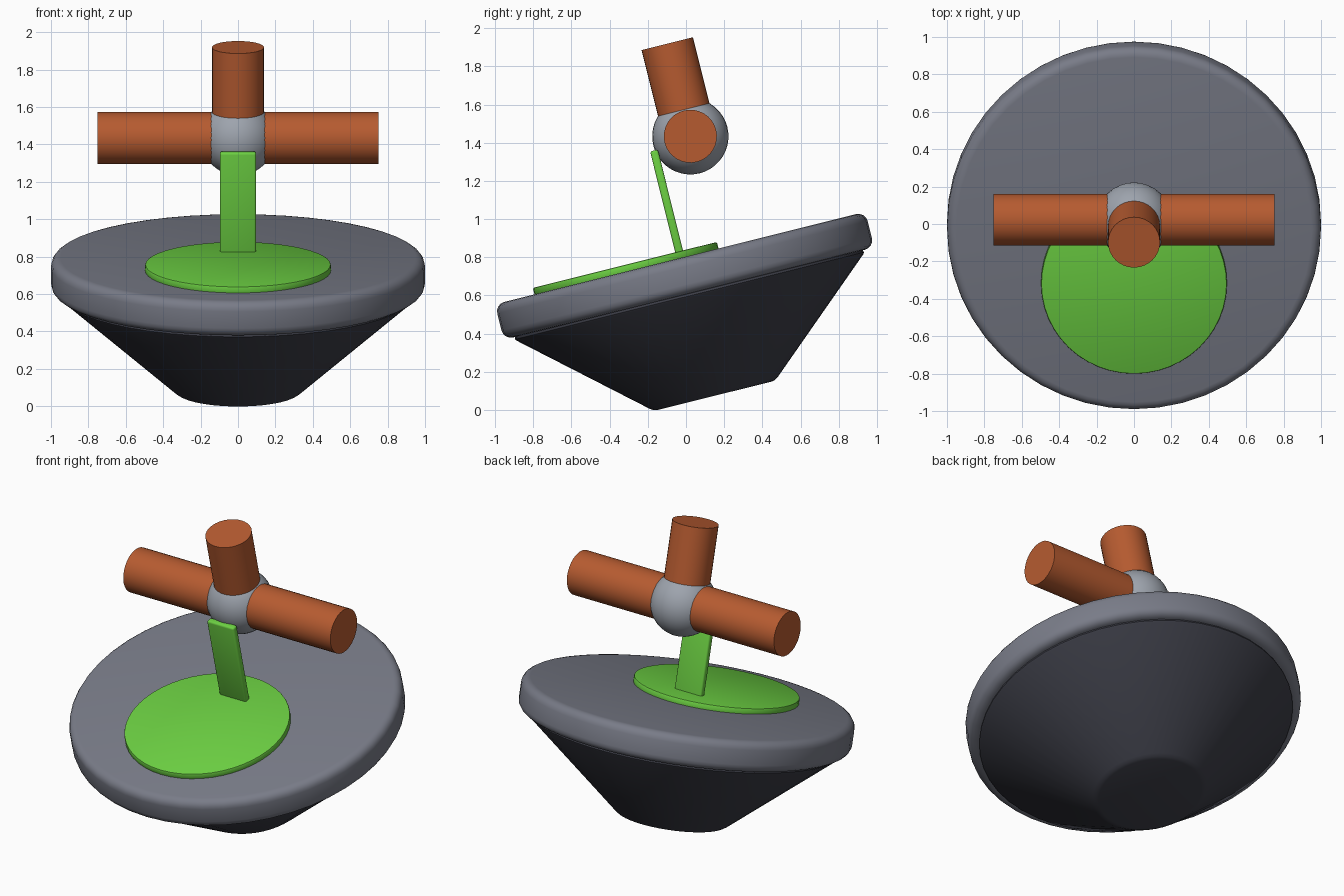
import bpy, bmesh, math
from mathutils import Matrix, Vector

if "Cube" in bpy.data.objects:
    bpy.data.objects.remove(bpy.data.objects["Cube"])

# Everything is built upright, then tipped back as one assembly
TILT = Matrix.Rotation(math.radians(14), 4, 'X') @ Matrix.Translation((0, 0.163, 0))


def material(name, rgb):
    m = bpy.data.materials.new(name)
    m.diffuse_color = (*rgb, 1)
    m.use_nodes = True
    m.node_tree.nodes["Principled BSDF"].inputs["Base Color"].default_value = m.diffuse_color
    return m


GREY = material("slate grey", (0.19, 0.20, 0.245))
DARK = material("charcoal", (0.046, 0.048, 0.064))
GREEN = material("bright green", (0.15, 0.63, 0.055))
ORANGE = material("rust orange", (0.47, 0.105, 0.03))
SILVER = material("light grey", (0.34, 0.37, 0.42))


def finish(name, bm, mat, local=Matrix()):
    bmesh.ops.recalc_face_normals(bm, faces=bm.faces)
    me = bpy.data.meshes.new(name)
    bm.to_mesh(me)
    bm.free()
    me.transform(TILT @ local)
    me.materials.append(mat)
    ob = bpy.data.objects.new(name, me)
    bpy.context.collection.objects.link(ob)
    bpy.ops.object.select_all(action='DESELECT')
    ob.select_set(True)
    bpy.context.view_layer.objects.active = ob
    bpy.ops.object.shade_smooth_by_angle(angle=math.radians(35))
    return ob


def lathe(name, profile, mat, local=Matrix(), sides=48):
    """Stack rings of (radius, height) and cap both ends."""
    bm = bmesh.new()
    rings = []
    for r, z in profile:
        rings.append([bm.verts.new((r * math.cos(a), r * math.sin(a), z))
                      for a in (2 * math.pi * i / sides for i in range(sides))])
    for lo, hi in zip(rings, rings[1:]):
        for i in range(sides):
            j = (i + 1) % sides
            bm.faces.new((lo[i], lo[j], hi[j], hi[i]))
    bm.faces.new(rings[0])
    bm.faces.new(rings[-1])
    return finish(name, bm, mat, local)


def rounded_disc(radius, z0, z1, bevel, steps=4):
    """Profile of a disc with rounded top and bottom rims."""
    arc = [math.pi / 2 * i / steps for i in range(steps + 1)]
    low = [(radius - bevel + bevel * math.sin(a), z0 + bevel - bevel * math.cos(a)) for a in arc]
    high = [(radius - bevel + bevel * math.cos(a), z1 - bevel + bevel * math.sin(a)) for a in arc]
    return low + high


# Tapered base and the round deck on top of it
lathe("tapered_base", [(0.31, 0.036), (0.328, 0.04), (0.346, 0.052),
                       (0.936, 0.567), (0.942, 0.576), (0.936, 0.60)], DARK)
lathe("deck", rounded_disc(1.0, 0.588, 0.78, 0.05), GREY)

# Green pad lying on the front half of the deck
lathe("pad", rounded_disc(0.497, 0.77, 0.815, 0.008, 2), GREEN,
      Matrix.Translation((0, -0.29, 0)))

# Upright strap with softened edges
bm = bmesh.new()
bmesh.ops.create_cube(bm, size=1)
bmesh.ops.scale(bm, vec=(0.195, 0.042, 0.56), verts=bm.verts)
bmesh.ops.bevel(bm, geom=bm.edges[:], offset=0.012, segments=3, profile=0.5, affect='EDGES')
finish("strap", bm, GREEN, Matrix.Translation((0, 0.003, 1.08)))

# Ball joint
HUB = Matrix.Translation((0, 0.206, 1.386))
bm = bmesh.new()
bmesh.ops.create_uvsphere(bm, u_segments=32, v_segments=20, radius=0.2)
finish("ball_joint", bm, SILVER, HUB)

# Three tubes leaving the ball: left, right and up
tube = [(0.139, 0.02), (0.139, 1.0)]
for name, axis, length in (("left_tube", (-1, 0, 0), 0.75),
                           ("right_tube", (1, 0, 0), 0.75),
                           ("upper_tube", (0, 0, 1), 0.5)):
    turn = Vector(axis).to_track_quat('Z', 'Y').to_matrix().to_4x4()
    lathe(name, [(r, h * length) for r, h in tube], ORANGE, HUB @ turn, 32)
